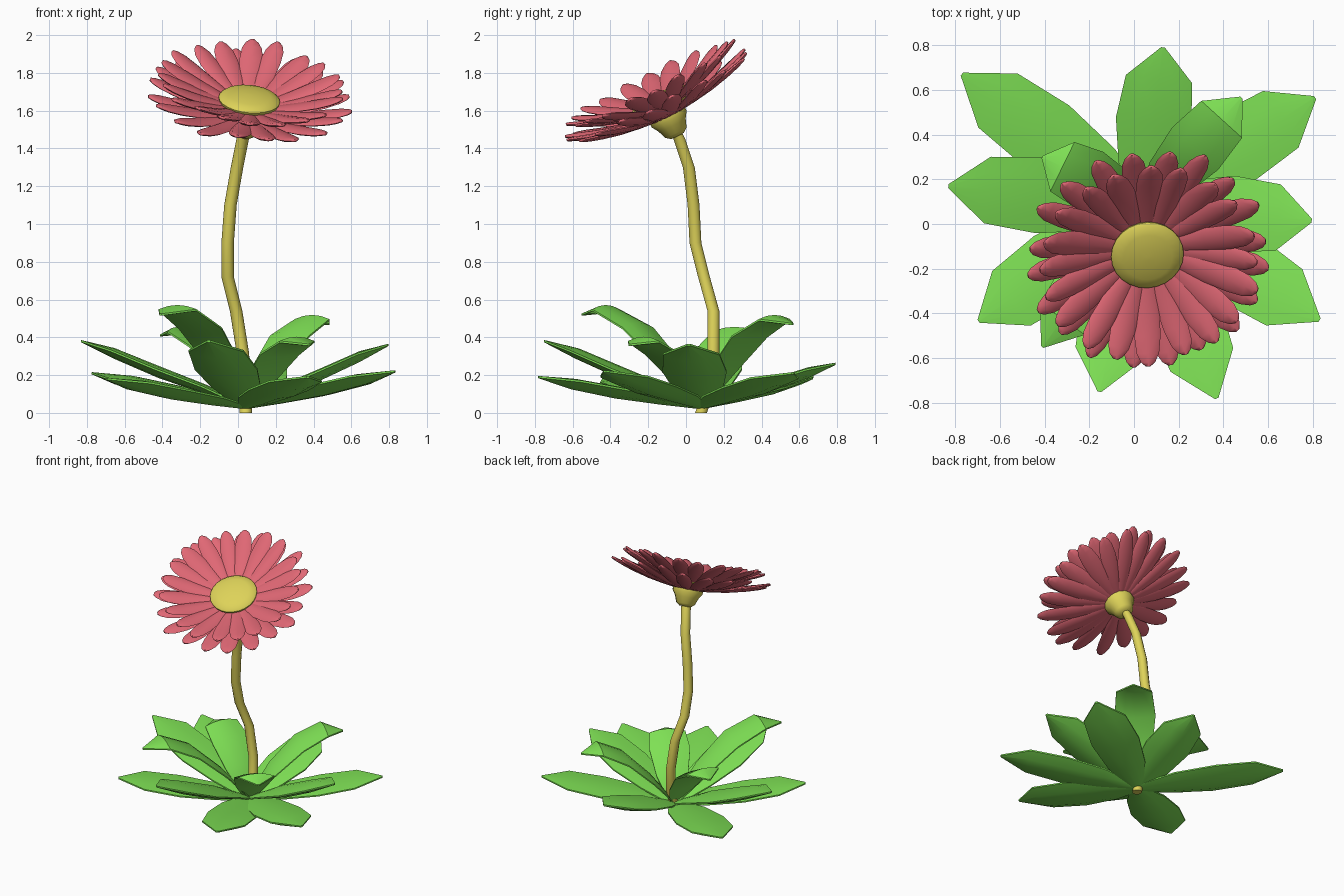
import bpy, bmesh, math, random
from mathutils import Vector, Matrix

if "Cube" in bpy.data.objects:
    bpy.data.objects.remove(bpy.data.objects["Cube"])

random.seed(4)


def material(name, rgb):
    m = bpy.data.materials.new(name)
    m.diffuse_color = (*rgb, 1)
    m.use_nodes = True
    m.node_tree.nodes["Principled BSDF"].inputs["Base Color"].default_value = m.diffuse_color
    return m


PINK = material("pink", (0.76, 0.14, 0.18))
GREEN = material("green", (0.21, 0.75, 0.09))
YELLOW = material("yellow", (0.73, 0.65, 0.10))


def finish(name, bm, mat, angle):
    bmesh.ops.recalc_face_normals(bm, faces=bm.faces)
    me = bpy.data.meshes.new(name)
    bm.to_mesh(me)
    bm.free()
    me.materials.append(mat)
    ob = bpy.data.objects.new(name, me)
    bpy.context.collection.objects.link(ob)
    bpy.ops.object.select_all(action='DESELECT')
    ob.select_set(True)
    bpy.context.view_layer.objects.active = ob
    bpy.ops.object.shade_smooth_by_angle(angle=math.radians(angle))
    return ob


def loft(bm, rings):
    """Skin closed rings of points and cap both ends."""
    vs = [[bm.verts.new(p) for p in r] for r in rings]
    n = len(vs[0])
    for a, b in zip(vs, vs[1:]):
        for i in range(n):
            j = (i + 1) % n
            bm.faces.new((a[i], a[j], b[j], b[i]))
    bm.faces.new(vs[0])
    bm.faces.new(vs[-1])


def ring(c, u, v, n):
    return [c + u * math.cos(2 * math.pi * i / n) + v * math.sin(2 * math.pi * i / n)
            for i in range(n)]


X, Y, Z = Vector((1, 0, 0)), Vector((0, 1, 0)), Vector((0, 0, 1))

# stem
path = [(0.04, 0.08, 0.0), (0.04, 0.125, 0.15), (0.025, 0.145, 0.32), (-0.01, 0.145, 0.54),
        (-0.055, 0.095, 0.72), (-0.055, 0.05, 0.90), (-0.04, 0.04, 1.10),
        (-0.005, 0.015, 1.30), (0.025, -0.035, 1.45), (0.04, -0.06, 1.50)]
bm = bmesh.new()
loft(bm, [ring(Vector(p), X * 0.033, Y * 0.033, 10) for p in path])
finish("stem", bm, YELLOW, 40)

# head frame: tilted forward and slightly right
axis = Vector((0.09, -0.44, 0.90)).normalized()
hx = (X - axis * X.dot(axis)).normalized()
hy = axis.cross(hx)
HEAD = Matrix.Translation((0.06, -0.14, 1.66)) @ Matrix((hx, hy, axis)).transposed().to_4x4()


def head_lathe(name, profile, n):
    bm = bmesh.new()
    loft(bm, [ring(Z * h, X * r, Y * r, n) for r, h in profile])
    bm.transform(HEAD)
    finish(name, bm, YELLOW, 50)


head_lathe("flower_cup", [(0.04, -0.215), (0.065, -0.195), (0.082, -0.15), (0.105, -0.115),
                          (0.105, -0.09), (0.08, -0.07)], 14)
head_lathe("flower_disc", [(0.13, -0.05), (0.160, -0.015), (0.163, 0.0), (0.15, 0.012),
                           (0.11, 0.024), (0.05, 0.031), (0.01, 0.033)], 24)


# petals: puffy lofts in two layers
def petal(bm, ang, r0, r1, h0, elev, width):
    out = Vector((math.cos(ang), math.sin(ang), 0))
    side = Z.cross(out)
    d = out * math.cos(elev) + Z * math.sin(elev)
    up = d.cross(side)
    rings = []
    for t, w in ((0, .5), (.2, .78), (.45, .96), (.7, 1), (.87, .86), (.96, .55), (1, .2)):
        sag = -0.012 * math.sin(math.pi * t)
        c = Z * h0 + out * r0 + d * ((r1 - r0) * t) + up * sag
        rings.append(ring(c, side * width * w, up * 0.014 * (0.4 + 0.6 * w), 8))
    loft(bm, rings)


for name, n, r1, h0, elev, off in (("upper_petals", 20, 0.525, -0.045, 19.5, 0.0),
                                   ("lower_petals", 20, 0.56, -0.09, 13.5, 0.5)):
    bm = bmesh.new()
    for i in range(n):
        a = 2 * math.pi * (i + off + random.uniform(-.12, .12)) / n
        petal(bm, a, 0.08, r1 + random.uniform(-.02, .01), h0,
              math.radians(elev + random.uniform(-2, 2)), random.uniform(.054, .063))
    bm.transform(HEAD)
    finish(name, bm, PINK, 60)


# leaves: low-poly lens-shaped blades
BASE = Vector((0.04, 0.08, 0.035))
STRAIGHT = (0, .30, .57, .85, 1)
ARCHED = (0, .45, .85, 1.05, 1)


def leaf(bm, tip, rise, width, crown, belly):
    flat = Vector((tip[0] - BASE.x, tip[1] - BASE.y, 0))
    side = Z.cross(flat).normalized()
    rings = []
    for t, k, w in zip((0, .25, .53, .8, 1), rise, (.25, .78, 1, .88, .05)):
        c = BASE + flat * t + Z * (tip[2] - BASE.z) * k

        def row(h, edge):
            return [c + side * s * width * w + Z * (h * w * (1 - s * s) + edge)
                    for s in (-1, -.5, 0, .5, 1)]
        rings.append(row(crown, .005) + row(-belly, -.005)[::-1])
    loft(bm, rings)


outer = [(-.77, .67, .21), (-.83, .17, .38), (.13, .79, .26), (.81, .565, .21),
         (.795, .015, .36), (.83, -.43, .22), (.37, -.78, .19), (-.155, -.75, .38),
         (-.695, -.435, .18)]
inner = [(-.41, .30, .41), (.48, .565, .47), (-.41, -.55, .52), (.38, -.30, .36)]
for name, tips, rise, width, crown, belly in (
        ("outer_leaves", outer, STRAIGHT, .17, .012, .042),
        ("inner_leaves", inner, ARCHED, .14, .025, .012)):
    bm = bmesh.new()
    for tip in tips:
        leaf(bm, tip, rise, width, crown, belly)
    finish(name, bm, GREEN, 40)
